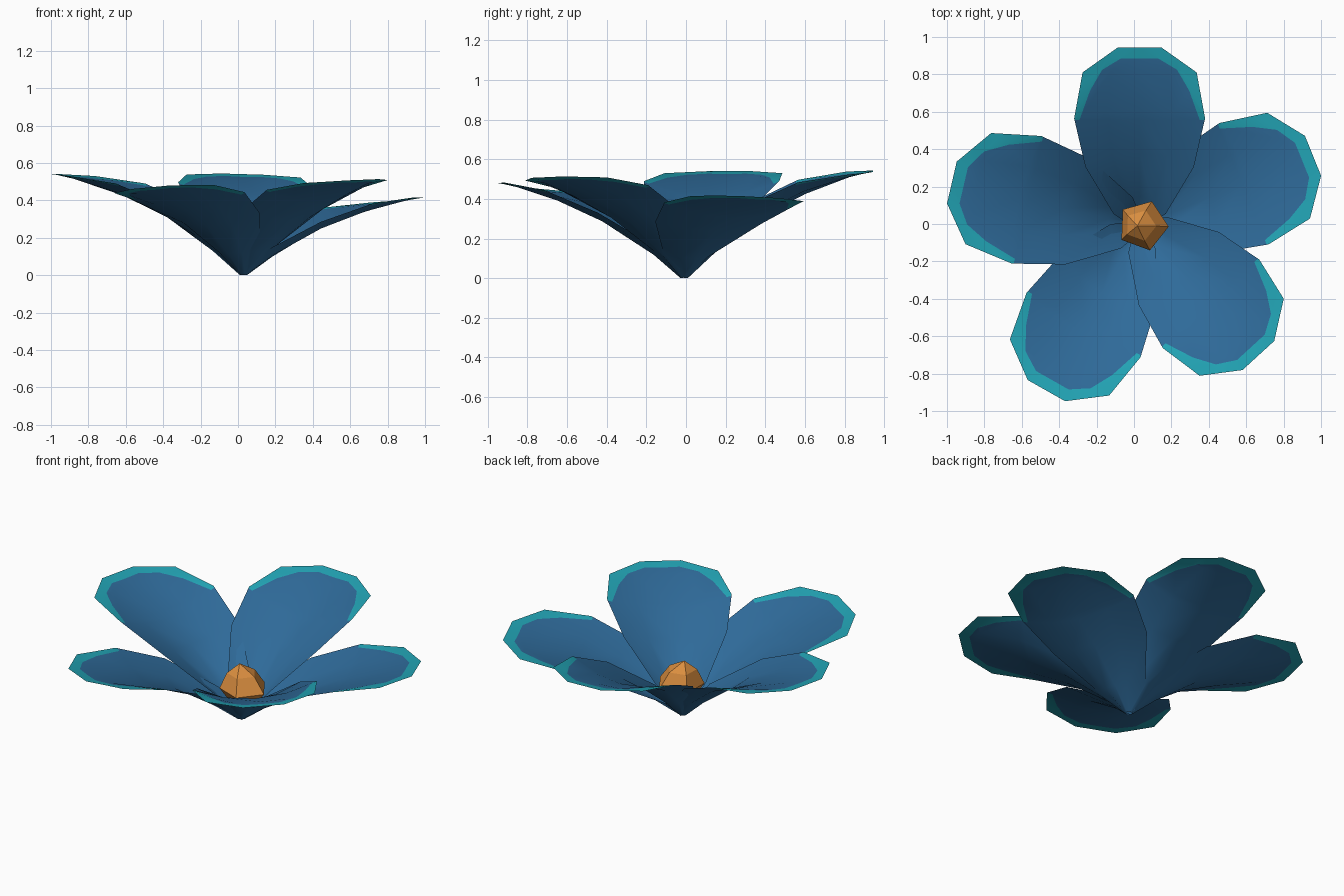
import bpy, bmesh, math
from mathutils import Vector, Matrix

cube = bpy.data.objects.get("Cube")
if cube:
    bpy.data.objects.remove(cube)


def material(name, rgb):
    m = bpy.data.materials.new(name)
    m.use_nodes = True
    m.diffuse_color = (*rgb, 1)
    m.node_tree.nodes["Principled BSDF"].inputs["Base Color"].default_value = (*rgb, 1)
    return m


BLUE = material("petal blue", (0.028, 0.145, 0.32))
TEAL = material("rim teal", (0.016, 0.37, 0.46))
ORANGE = material("centre orange", (0.70, 0.27, 0.05))


def finish(name, bm, mats, smooth):
    mesh = bpy.data.meshes.new(name)
    bm.to_mesh(mesh)
    bm.free()
    for m in mats:
        mesh.materials.append(m)
    ob = bpy.data.objects.new(name, mesh)
    bpy.context.collection.objects.link(ob)
    for p in mesh.polygons:
        p.use_smooth = smooth
    return ob


# Petal stations: middle reach, middle height, edge reach, edge height, half width
STATIONS = [(0.02, 0.0, -0.01, 0.02, 0.03), (0.17, 0.13, 0.07, 0.17, 0.14),
            (0.42, 0.31, 0.34, 0.37, 0.29), (0.66, 0.425, 0.62, 0.49, 0.35),
            (0.90, 0.51, 0.885, 0.53, 0.305), (1.03, 0.54, 1.03, 0.54, 0.115)]
# Half outline of the blue field inside the teal rim
FIELD = [(0.965, 0.0), (0.965, 0.1), (0.90, 0.2), (0.78, 0.265), (0.60, 0.325)]
RIM_START = 0.61
ORIGIN = Vector((0.03, -0.01, 0))


def field_planes():
    planes = []
    for (r0, w0), (r1, w1) in zip(FIELD, FIELD[1:]):
        for side in (1, -1):
            normal = Vector((w1 - w0, side * (r0 - r1), 0)).normalized()
            planes.append((Vector((r0, side * w0, 0)), normal))
    return planes


def petal(name, angle, reach, height, roll):
    bm = bmesh.new()
    rows = []
    for mr, mz, er, ez, half in STATIONS:
        row = []
        for t in (-1, -0.5, 0, 0.5, 1):
            k = t * t
            row.append(bm.verts.new((mr + (er - mr) * k, half * t, mz + (ez - mz) * k)))
        rows.append(row)
    for a, b in zip(rows, rows[1:]):
        for i in range(4):
            bm.faces.new((a[i], b[i], b[i + 1], a[i + 1]))
    # Cut the rim boundary into the outer part of the petal
    planes = field_planes()
    for co, no in [(Vector((RIM_START, 0, 0)), Vector((1, 0, 0)))] + planes:
        faces = [f for f in bm.faces if f.calc_center_median().x > 0.45]
        geom = faces + list({e for f in faces for e in f.edges}) + list({v for f in faces for v in f.verts})
        bmesh.ops.bisect_plane(bm, geom=geom, plane_co=co, plane_no=no, dist=0.0005)
    for f in bm.faces:
        c = f.calc_center_median()
        outside = any((c - co).dot(no) > 0 for co, no in planes)
        f.material_index = int(outside and c.x > RIM_START)
    # Fit reach, height and sideways tilt, then turn into place
    for v in bm.verts:
        v.co.z = v.co.z * height / 0.54 + roll * v.co.y * min(1, max(0, v.co.x))
        v.co.x *= reach / 1.03
    bm.transform(Matrix.Translation(ORIGIN) @ Matrix.Rotation(math.radians(angle), 4, 'Z'))
    return finish(name, bm, [BLUE, TEAL], True)


petal("back_petal", 90, 0.955, 0.54, 0.03)
petal("left_petal", 22, 1.0, 0.41, -0.05)
petal("front_left_petal", -47.5, 0.94, 0.51, 0.03)
petal("front_right_petal", -119.5, 1.012, 0.47, 0.08)
petal("right_petal", 167, 1.03, 0.54, 0.0)

# Five-sided faceted bud in the middle, leaning slightly
bm = bmesh.new()
rings = []
for radius, z, cx in [(0.05, 0.07, 0.045), (0.138, 0.19, 0.048), (0.085, 0.28, 0.034)]:
    rings.append([bm.verts.new((cx + radius * math.cos(a), -0.008 + radius * math.sin(a), z))
                  for a in (math.tau * i / 5 - 0.04 for i in range(5))])
tip = bm.verts.new((0.018, -0.01, 0.335))
for i in range(5):
    j = (i + 1) % 5
    for low, high in zip(rings, rings[1:]):
        bm.faces.new((low[i], low[j], high[j], high[i]))
    bm.faces.new((rings[-1][i], rings[-1][j], tip))
bm.faces.new(rings[0][::-1])
finish("flower_centre", bm, [ORANGE], False)
